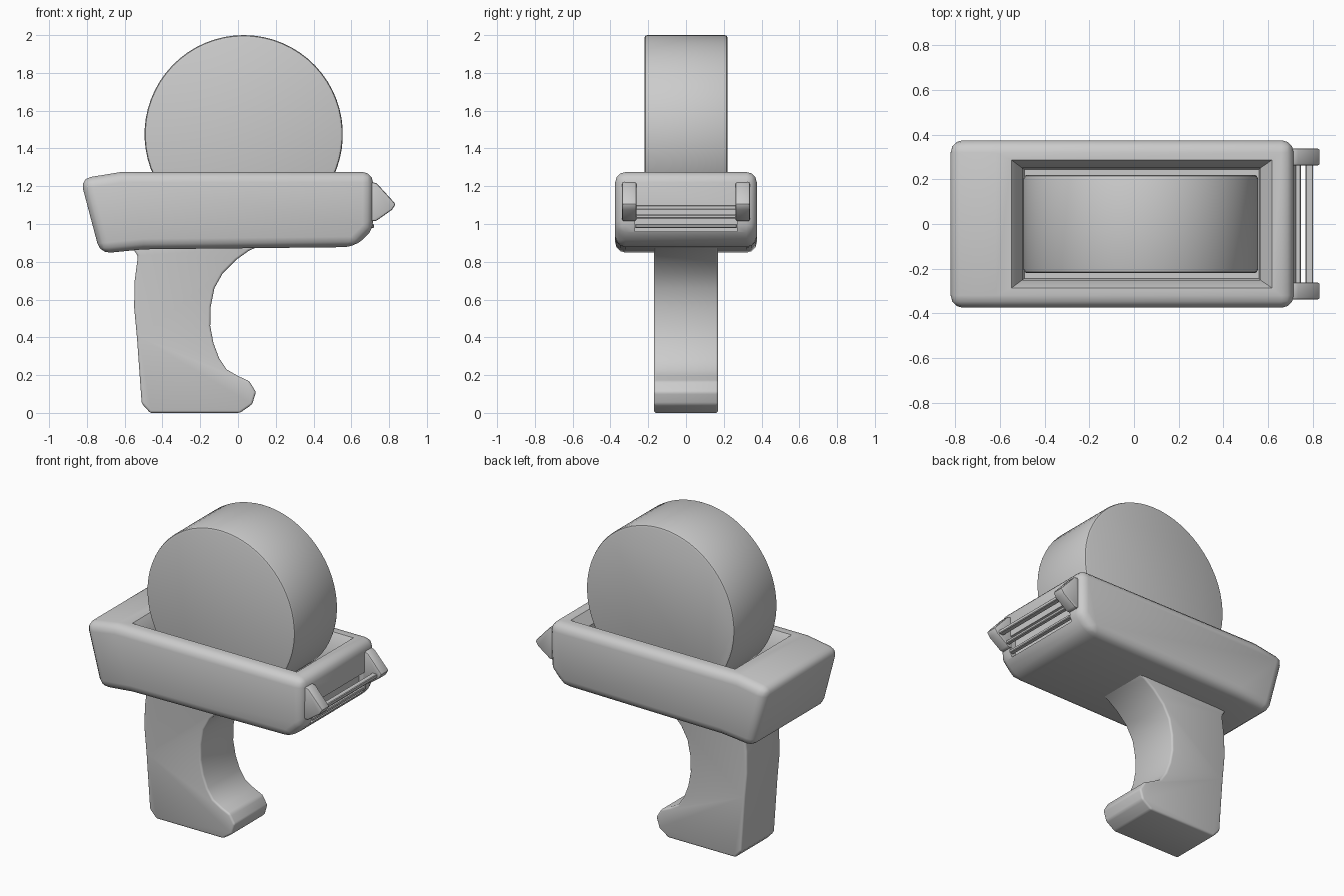
import bpy, bmesh, math

if "Cube" in bpy.data.objects:
    bpy.data.objects.remove(bpy.data.objects["Cube"])


def mesh_object(name, bm):
    bmesh.ops.recalc_face_normals(bm, faces=bm.faces)
    mesh = bpy.data.meshes.new(name)
    bm.to_mesh(mesh)
    bm.free()
    obj = bpy.data.objects.new(name, mesh)
    bpy.context.collection.objects.link(obj)
    return obj


def prism(name, profile, y0, y1, bevel=0.0, segments=3):
    """Extrude an (x, z) profile along y and round its sharp edges."""
    bm = bmesh.new()
    face = bm.faces.new([bm.verts.new((x, y0, z)) for x, z in profile])
    new = bmesh.ops.extrude_face_region(bm, geom=[face])["geom"]
    bmesh.ops.translate(bm, vec=(0, y1 - y0, 0),
                        verts=[v for v in new if isinstance(v, bmesh.types.BMVert)])
    obj = mesh_object(name, bm)
    if bevel:
        mod = obj.modifiers.new("round", "BEVEL")
        mod.width, mod.segments = bevel, segments
        mod.limit_method, mod.angle_limit = "ANGLE", math.radians(32)
    return obj


def loft(name, rings):
    """Join stacked rectangles (x0, x1, half_y, z) into a solid."""
    bm = bmesh.new()
    loops = [[bm.verts.new(p) for p in
              ((x0, -h, z), (x1, -h, z), (x1, h, z), (x0, h, z))]
             for x0, x1, h, z in rings]
    for a, b in zip(loops, loops[1:]):
        for i in range(4):
            j = (i + 1) % 4
            bm.faces.new((a[i], a[j], b[j], b[i]))
    bm.faces.new(loops[0])
    bm.faces.new(loops[-1])
    return mesh_object(name, bm)


def cut(obj, cutter):
    cutter.hide_render = True
    mod = obj.modifiers.new("cut", "BOOLEAN")
    mod.operation, mod.object, mod.solver = "DIFFERENCE", cutter, "EXACT"


def finish(obj):
    """Apply the modifiers and smooth the rounded edges."""
    bpy.ops.object.select_all(action="DESELECT")
    obj.select_set(True)
    bpy.context.view_layer.objects.active = obj
    bpy.ops.object.convert(target="MESH")
    bpy.ops.object.shade_smooth_by_angle(angle=math.radians(35))


# Housing: long tray with slanted back and rounded nose
FLOOR = 1.08
body = prism("housing", [
    (-0.835, 1.24), (-0.62, 1.275), (0.715, 1.275), (0.715, 0.97),
    (0.62, 0.878), (-0.5, 0.866), (-0.73, 0.843)], -0.375, 0.375, 0.055)

# Flared pocket for the roll and a shallow slot in the nose
pocket = loft("pocket_cutter", [
    (-0.49, 0.56, 0.245, FLOOR), (-0.50, 0.565, 0.25, 1.21),
    (-0.56, 0.63, 0.295, 1.29)])
slot = prism("slot_cutter", [(0.67, 0.96), (0.8, 0.96), (0.8, 1.09), (0.67, 1.09)],
             -0.27, 0.27)
cut(body, pocket)
cut(body, slot)

# Roll: thick disc ending on the pocket floor
CX, CZ, R = 0.03, 1.475, 0.525
start = math.asin((FLOOR - CZ) / R)
sweep = math.pi - 2 * start
roll = prism("roll", [(CX + R * math.cos(start + sweep * i / 48),
                       CZ + R * math.sin(start + sweep * i / 48))
                      for i in range(49)], -0.22, 0.22, 0.015, 2)

# Pistol grip with hooked toe
grip = prism("grip", [
    (0.12, 0.885), (0.06, 0.86), (-0.01, 0.81), (-0.08, 0.74), (-0.125, 0.66),
    (-0.145, 0.56), (-0.147, 0.46), (-0.13, 0.37), (-0.10, 0.29), (-0.06, 0.23),
    (0.0, 0.195), (0.06, 0.168), (0.095, 0.11), (0.075, 0.045), (0.01, 0.0),
    (-0.465, 0.0), (-0.51, 0.05), (-0.535, 0.4), (-0.55, 0.56), (-0.547, 0.7),
    (-0.53, 0.83), (-0.56, 0.875)], -0.17, 0.17, 0.03)

# Cutter: two pointed side brackets
parts = [body, roll, grip]
for side, label in ((-1, "front"), (1, "back")):
    y = side * 0.3
    parts.append(prism(f"cutter_bracket_{label}", [
        (0.70, 1.225), (0.735, 1.215), (0.835, 1.105), (0.815, 1.075),
        (0.73, 1.015), (0.70, 1.015)], y - 0.038, y + 0.038, 0.01, 2))

# Blade and guide bars spanning the brackets
for name, x, z, w, h in (("cutter_blade", 0.785, 1.088, 0.035, 0.024),
                         ("guide_bar_upper", 0.735, 1.04, 0.026, 0.02),
                         ("guide_bar_lower", 0.705, 0.99, 0.03, 0.02)):
    parts.append(prism(name, [(x - w / 2, z - h / 2), (x + w / 2, z - h / 2),
                              (x + w / 2, z + h / 2), (x - w / 2, z + h / 2)],
                       -0.27, 0.27, 0.004, 1))

for part in parts:
    finish(part)
for helper in (pocket, slot):
    bpy.data.objects.remove(helper)
